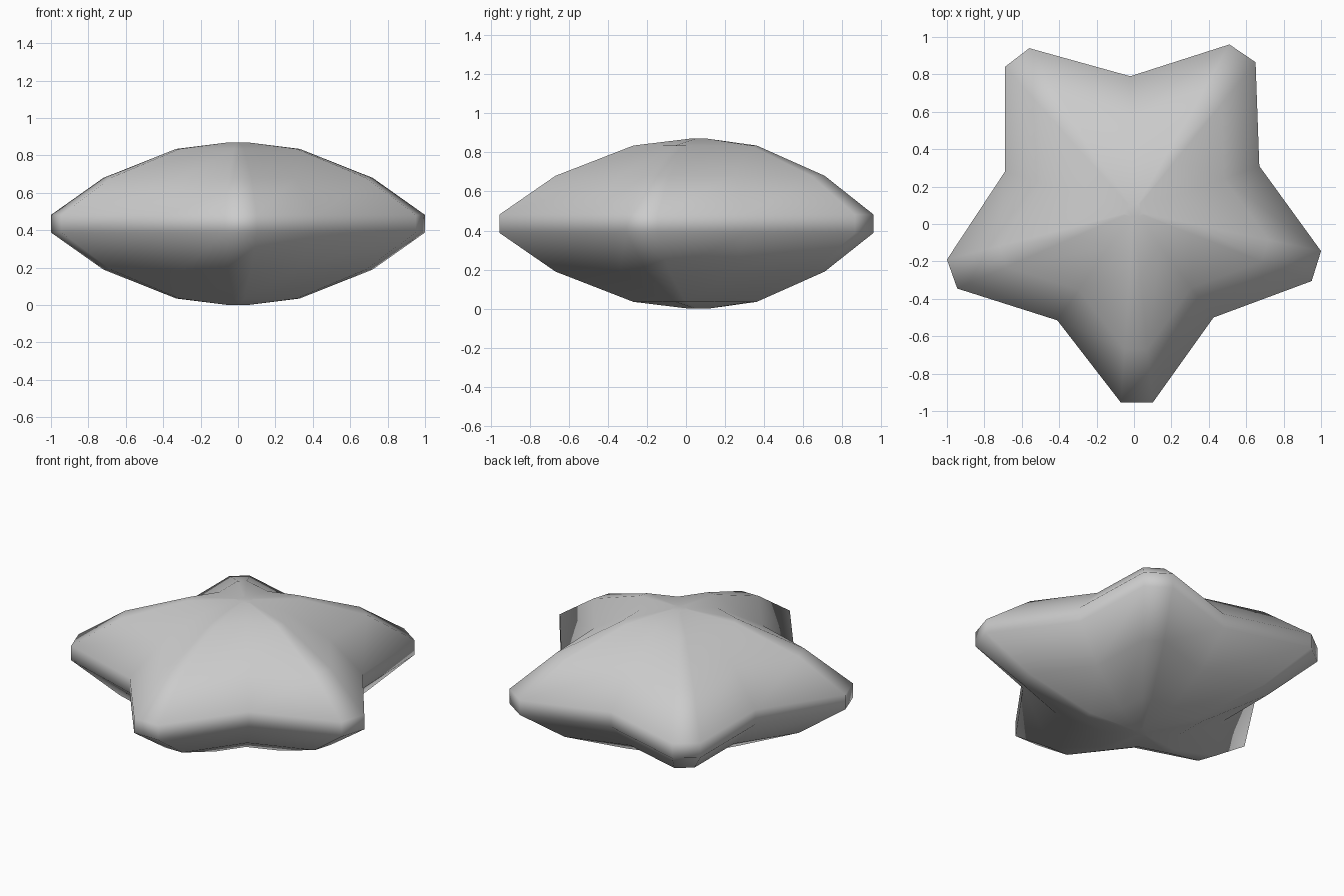
import bpy, bmesh

if "Cube" in bpy.data.objects:
    bpy.data.objects.remove(bpy.data.objects["Cube"])

# Star outline: two points per blunt tip, one per valley
OUTLINE = [(0.10, -0.955), (0.425, -0.50), (0.95, -0.305), (1.0, -0.145),
           (0.67, 0.31), (0.65, 0.865), (0.51, 0.96), (-0.02, 0.79),
           (-0.56, 0.94), (-0.69, 0.84), (-0.69, 0.28), (-1.0, -0.19),
           (-0.945, -0.345), (-0.41, -0.515), (-0.07, -0.955)]
CENTER_Y = 0.068
MID_Z = 0.435
# Puffed profile: (outline scale, height above middle), mirrored downwards
HALF = [(1.0, 0.047), (0.72, 0.245), (0.33, 0.40), (0.05, 0.435)]
PROFILE = [(s, -h) for s, h in reversed(HALF)] + HALF

bm = bmesh.new()


def ring(scale, height):
    return [bm.verts.new((x * scale, CENTER_Y + (y - CENTER_Y) * scale, MID_Z + height))
            for x, y in OUTLINE]


# Stack the rings and bridge them
rings = [ring(s, h) for s, h in PROFILE]
n = len(OUTLINE)
for low, high in zip(rings, rings[1:]):
    for i in range(n):
        j = (i + 1) % n
        bm.faces.new((low[i], low[j], high[j], high[i]))

# Small flat caps
bm.faces.new(rings[-1])
bm.faces.new(list(reversed(rings[0])))
bmesh.ops.recalc_face_normals(bm, faces=bm.faces)
for f in bm.faces:
    f.smooth = True

mesh = bpy.data.meshes.new("puffed_star")
bm.to_mesh(mesh)
bm.free()
star = bpy.data.objects.new("puffed_star", mesh)
bpy.context.collection.objects.link(star)
